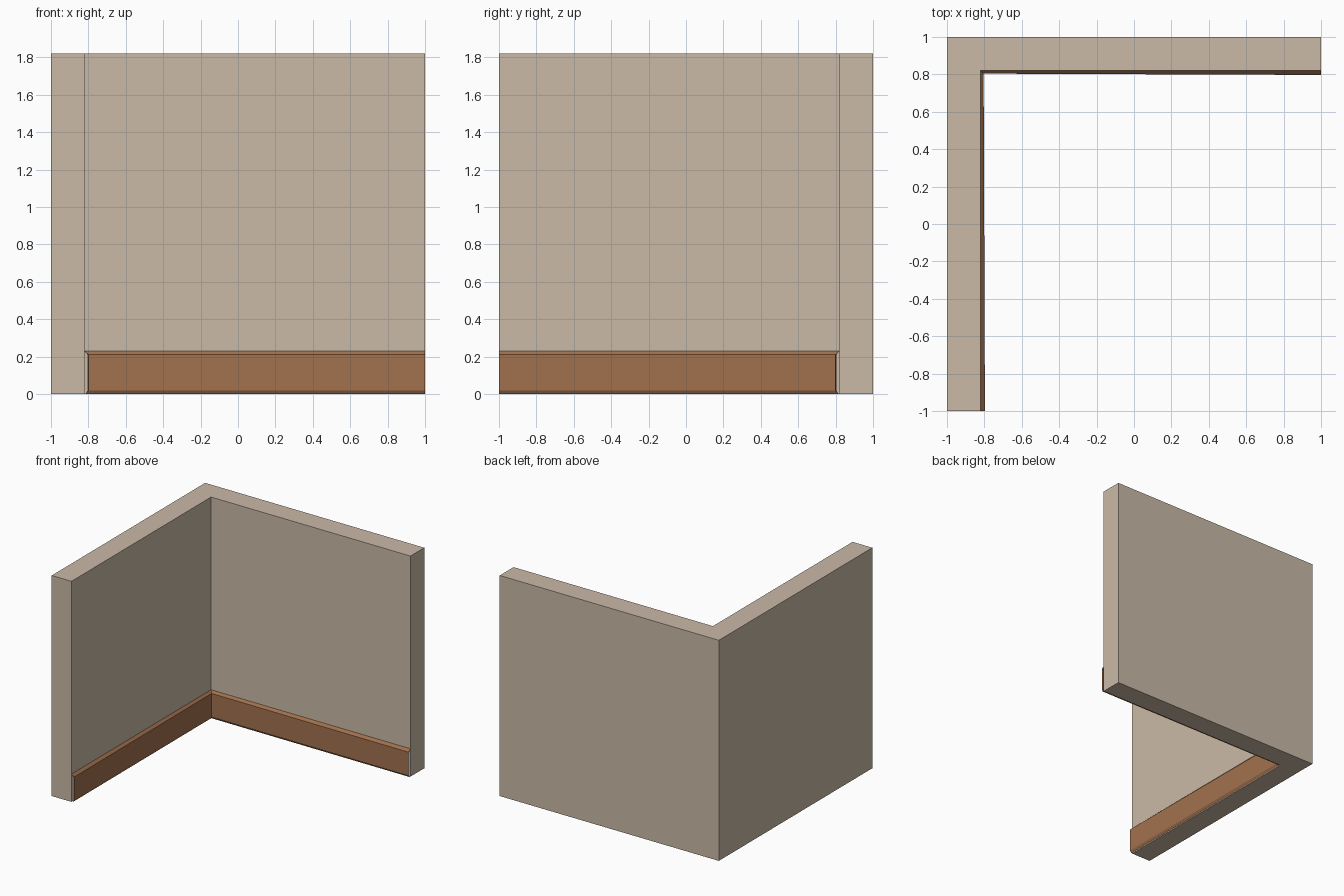
import bpy
import bmesh

cube = bpy.data.objects.get("Cube")
if cube:
    bpy.data.objects.remove(cube, do_unlink=True)

HEIGHT = 1.82
INNER = 0.82     # distance of the inner wall faces from the centre


def material(name, color):
    mat = bpy.data.materials.new(name)
    mat.use_nodes = True
    mat.diffuse_color = color
    mat.node_tree.nodes["Principled BSDF"].inputs["Base Color"].default_value = color
    return mat


def add_object(name, bm, mat):
    mesh = bpy.data.meshes.new(name)
    bm.to_mesh(mesh)
    bm.free()
    mesh.materials.append(mat)
    obj = bpy.data.objects.new(name, mesh)
    bpy.context.collection.objects.link(obj)
    return obj


plaster = material("beige plaster", (0.59, 0.49, 0.39, 1))
wood = material("brown wood", (0.36, 0.165, 0.076, 1))

# Corner walls: an L-shaped footprint raised to full height
bm = bmesh.new()
outline = [(-1, -1), (-INNER, -1), (-INNER, INNER), (1, INNER), (1, 1), (-1, 1)]
floor = bm.faces.new([bm.verts.new((x, y, 0)) for x, y in outline])
raised = bmesh.ops.extrude_face_region(bm, geom=[floor], use_keep_orig=True)
top = [v for v in raised["geom"] if isinstance(v, bmesh.types.BMVert)]
bmesh.ops.translate(bm, verts=top, vec=(0, 0, HEIGHT))
bmesh.ops.recalc_face_normals(bm, faces=bm.faces)
add_object("corner_walls", bm, plaster)

# Skirting board: open chamfered profile swept around the mitred inner corner,
# slightly thicker toward its free ends
profile = [(0, 0.23), (1, 0.21), (1, 0.02), (0.4, 0)]   # relative depth, height
END, CORNER = 0.023, 0.016
bm = bmesh.new()
rings = [
    [bm.verts.new((1, INNER - d * END, z)) for d, z in profile],
    [bm.verts.new((-INNER + d * CORNER, INNER - d * CORNER, z)) for d, z in profile],
    [bm.verts.new((-INNER + d * END, -1, z)) for d, z in profile],
]
for a, b in zip(rings, rings[1:]):
    for j in range(len(profile) - 1):
        bm.faces.new((a[j], b[j], b[j + 1], a[j + 1]))
add_object("skirting_board", bm, wood)
